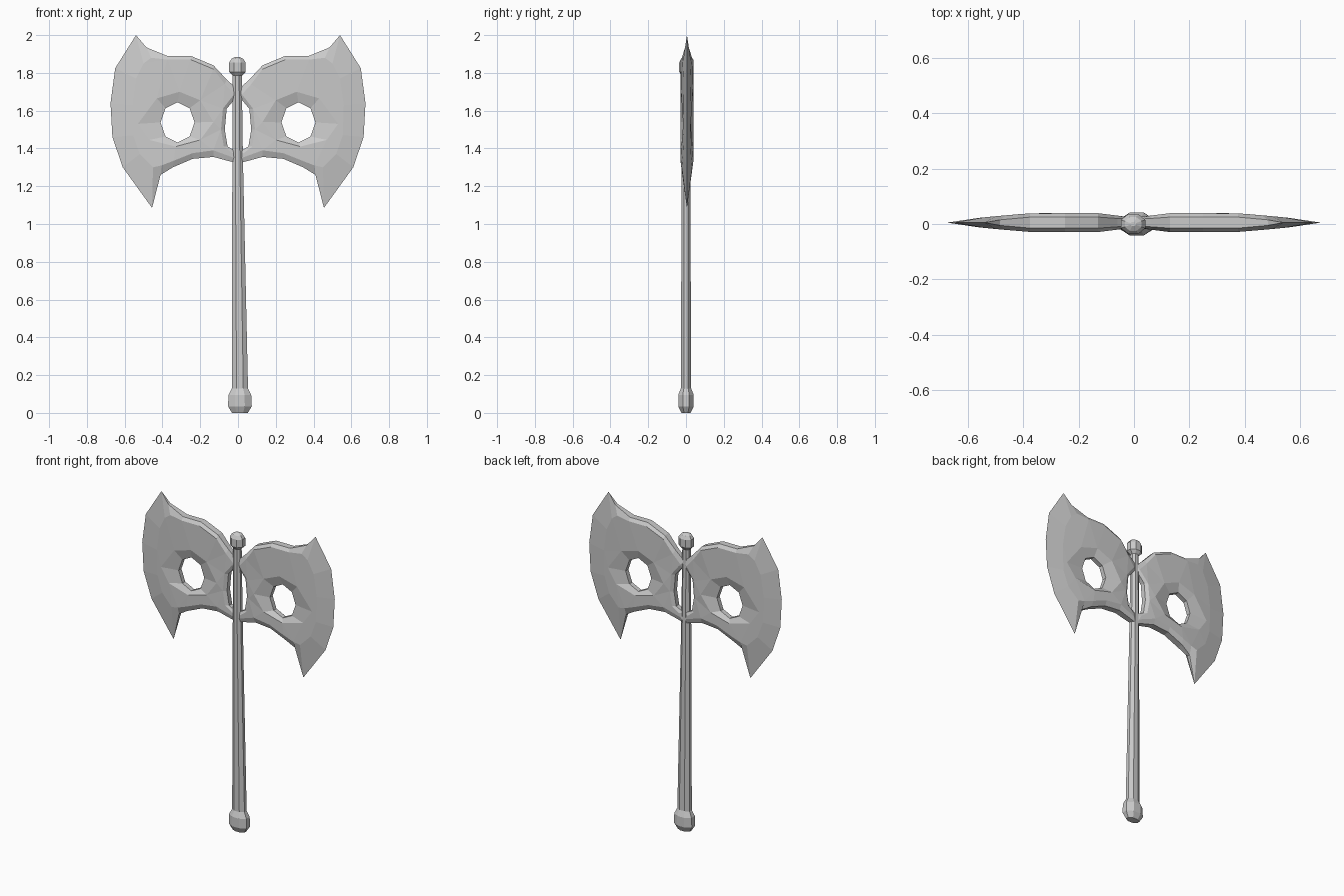
import bpy, bmesh
from math import cos, sin, pi

if "Cube" in bpy.data.objects:
    bpy.data.objects.remove(bpy.data.objects["Cube"])

CY = 0.005  # mid-plane of the blades


def half_thickness(x):
    if x < 0.13:
        return 0.018 + 0.016 * x / 0.13
    if x < 0.37:
        return 0.034
    return 0.034 * (max(0.675 - x, 0) / 0.305) ** 0.7


def make_object(name, bm):
    bmesh.ops.remove_doubles(bm, verts=bm.verts, dist=0.0005)
    bmesh.ops.recalc_face_normals(bm, faces=bm.faces)
    mesh = bpy.data.meshes.new(name)
    bm.to_mesh(mesh)
    bm.free()
    obj = bpy.data.objects.new(name, mesh)
    bpy.context.collection.objects.link(obj)
    return obj


def bridge(bm, a, b):
    n = len(a)
    for i in range(n):
        j = (i + 1) % n
        bm.faces.new((a[i], a[j], b[j], b[i]))


def loop_edges(bm, loop):
    edges = []
    for a, b in zip(loop, loop[1:] + loop[:1]):
        edges.append(bm.edges.get((a, b)) or bm.edges.new((a, b)))
    return edges


# Blade outline: x, z, edge half thickness, then x, z of the bevel line
outline = [
    (0, 1.71, .012, .02, 1.685), (.06, 1.765, .015, .07, 1.74),
    (.13, 1.84, .02, .13, 1.82), (.25, 1.89, .02, .25, 1.87),
    (.375, 1.89, .02, .375, 1.87), (.485, 1.935, .01, .46, 1.88),
    (.54, 2.0, 0, .50, 1.85), (.65, 1.825, 0, .54, 1.77),
    (.675, 1.64, 0, .56, 1.63), (.665, 1.46, 0, .555, 1.47),
    (.61, 1.30, 0, .52, 1.37), (.455, 1.085, 0, .45, 1.30),
    (.41, 1.26, .01, .405, 1.31), (.345, 1.30, .02, .34, 1.335),
    (.24, 1.345, .02, .24, 1.375), (.13, 1.355, .02, .13, 1.39),
    (0, 1.32, .015, .02, 1.35), (0, 1.38, .012, .03, 1.375),
    (.055, 1.41, .015, .075, 1.41), (.07, 1.50, .015, .09, 1.50),
    (.06, 1.61, .015, .08, 1.61), (.01, 1.67, .012, .03, 1.675),
]
# Rim of the hollow around the eye hole, and the eight-sided hole itself
hollow = [(.31, 1.70), (.43, 1.665), (.53, 1.53), (.47, 1.445),
          (.33, 1.41), (.20, 1.445), (.13, 1.54), (.20, 1.655)]
hole = [(.32 + .09 * sin(i * pi / 4), 1.538 + .106 * cos(i * pi / 4))
        for i in range(8)]

# Blades
bm = bmesh.new()
sides = []
for s in (-1, 1):
    edge = [bm.verts.new((x, CY + s * e, z)) for x, z, e, _, _ in outline]
    bevel = [bm.verts.new((x, CY + s * half_thickness(x), z))
             for _, _, _, x, z in outline]
    rim = [bm.verts.new((x, CY + s * half_thickness(x), z)) for x, z in hollow]
    eye = [bm.verts.new((x, CY + s * .014, z)) for x, z in hole]
    bridge(bm, edge, bevel)
    bridge(bm, rim, eye)
    bmesh.ops.triangle_fill(bm, use_beauty=True, normal=(0, s, 0),
                            edges=loop_edges(bm, bevel) + loop_edges(bm, rim))
    sides.append((edge, eye))
(edge_a, eye_a), (edge_b, eye_b) = sides
bridge(bm, edge_a, edge_b)
bridge(bm, eye_a, eye_b)
blades = make_object("blades", bm)
mirror = blades.modifiers.new("mirror", 'MIRROR')
mirror.use_mirror_merge = False

# Handle with pommel and top knob: z, centre x, radius x, radius y
stations = [
    (0, .010, .042, .024), (.035, .010, .063, .041), (.095, .010, .060, .041),
    (.13, .010, .043, .027), (1.35, -.002, .028, .023), (1.785, -.004, .024, .021),
    (1.805, -.003, .044, .036), (1.855, -.003, .044, .036),
    (1.875, -.003, .030, .025), (1.885, -.003, .010, .008),
]
bm = bmesh.new()
rings = []
for z, cx, rx, ry in stations:
    rings.append([bm.verts.new((cx + rx * cos((i + .5) * pi / 4) / cos(pi / 8),
                                ry * sin((i + .5) * pi / 4) / cos(pi / 8), z))
                  for i in range(8)])
for a, b in zip(rings, rings[1:]):
    bridge(bm, a, b)
bm.faces.new(rings[0])
bm.faces.new(rings[-1])
make_object("handle", bm)
